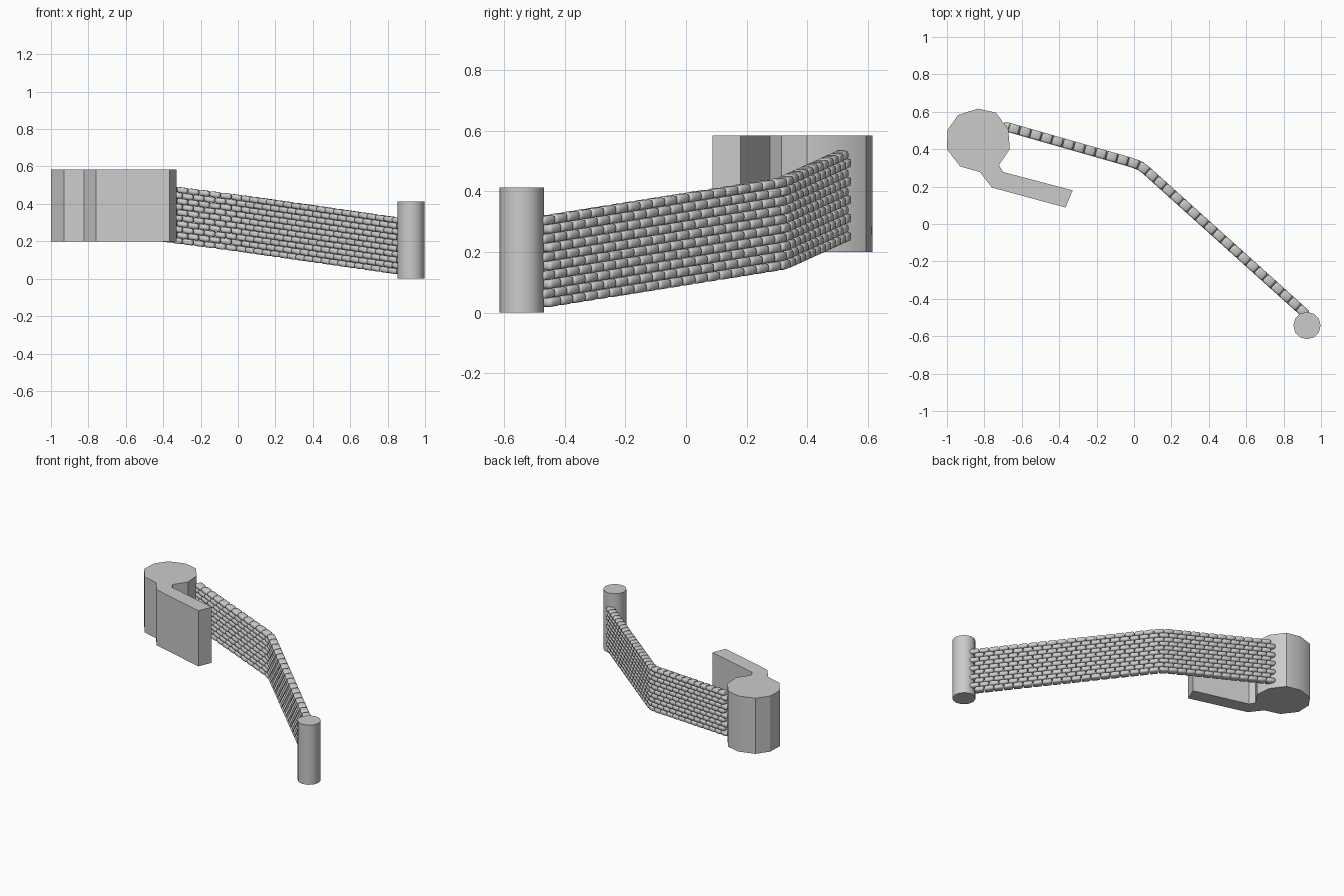
import bpy, bmesh, math
from mathutils import Vector

if "Cube" in bpy.data.objects:
    bpy.data.objects.remove(bpy.data.objects["Cube"])


def make_object(name, bm, angle):
    bmesh.ops.recalc_face_normals(bm, faces=bm.faces)
    me = bpy.data.meshes.new(name)
    bm.to_mesh(me)
    bm.free()
    ob = bpy.data.objects.new(name, me)
    bpy.context.collection.objects.link(ob)
    bpy.ops.object.select_all(action='DESELECT')
    bpy.context.view_layer.objects.active = ob
    ob.select_set(True)
    bpy.ops.object.shade_smooth_by_angle(angle=math.radians(angle))
    return ob


def prism(name, outline, z0, z1, angle):
    bm = bmesh.new()
    base = bm.faces.new([bm.verts.new((x, y, z0)) for x, y in outline])
    ext = bmesh.ops.extrude_face_region(bm, geom=[base], use_keep_orig=True)
    top = [v for v in ext['geom'] if isinstance(v, bmesh.types.BMVert)]
    bmesh.ops.translate(bm, verts=top, vec=(0, 0, z1 - z0))
    return make_object(name, bm, angle)


# Large tower with its bent side arm, one shared outline
prism("tower_with_arm", [
    (-0.834, 0.617), (-0.738, 0.595), (-0.672, 0.505), (-0.664, 0.40),
    (-0.722, 0.315), (-0.70, 0.278), (-0.328, 0.18), (-0.366, 0.088),
    (-0.76, 0.195), (-0.824, 0.278), (-0.93, 0.308), (-1.0, 0.40),
    (-0.997, 0.503), (-0.94, 0.583)], 0.20, 0.585, 32)

# Small end post
prism("end_post", [(0.925 + 0.073 * math.cos(i * math.tau / 12),
                    -0.543 + 0.073 * math.sin(i * math.tau / 12))
                   for i in range(12)], 0.0, 0.413, 40)

# Wall path: base points running downhill from tower to post
PATH = [Vector(p) for p in ((-0.70, 0.525, 0.237), (0.0, 0.325, 0.146),
                            (0.045, 0.305, 0.140), (0.925, -0.487, 0.014))]
LENGTHS = [(b - a).xy.length for a, b in zip(PATH, PATH[1:])]
TOTAL = sum(LENGTHS)


def path_point(s):
    for i, length in enumerate(LENGTHS):
        if s <= length or i == len(LENGTHS) - 1:
            return PATH[i].lerp(PATH[i + 1], s / length) if s >= 0 else \
                PATH[i] + (PATH[i + 1] - PATH[i]) * (s / length)
        s -= length


def on_path(s, offset, height):
    t = path_point(s + 0.02) - path_point(s - 0.02)
    n = Vector((-t.y, t.x, 0)).normalized()
    return path_point(s) + n * offset + Vector((0, 0, height))


# Rounded bricks in staggered rows, bent along the path
ROWS, COLS, HEIGHT, DEPTH = 10, 32, 0.303, 0.05
row_h = HEIGHT / ROWS
pitch = TOTAL / (COLS + 0.5)

brick = bmesh.new()
bmesh.ops.create_cube(brick, size=1)
for v in brick.verts:
    v.co = Vector((v.co.x * pitch * 0.97, v.co.y * DEPTH, v.co.z * row_h))
bmesh.ops.bevel(brick, geom=brick.edges[:], offset=row_h * 0.36, segments=2,
                profile=0.5, affect='EDGES')
brick.verts.index_update()

wall = bmesh.new()
for row in range(ROWS):
    for col in range(COLS):
        s = (col + 0.5 + 0.5 * (row % 2)) * pitch
        verts = [wall.verts.new(on_path(s + v.co.x, v.co.y,
                                        (row + 0.5) * row_h + v.co.z))
                 for v in brick.verts]
        for f in brick.faces:
            wall.faces.new([verts[v.index] for v in f.verts])
brick.free()
make_object("brick_wall", wall, 50)
